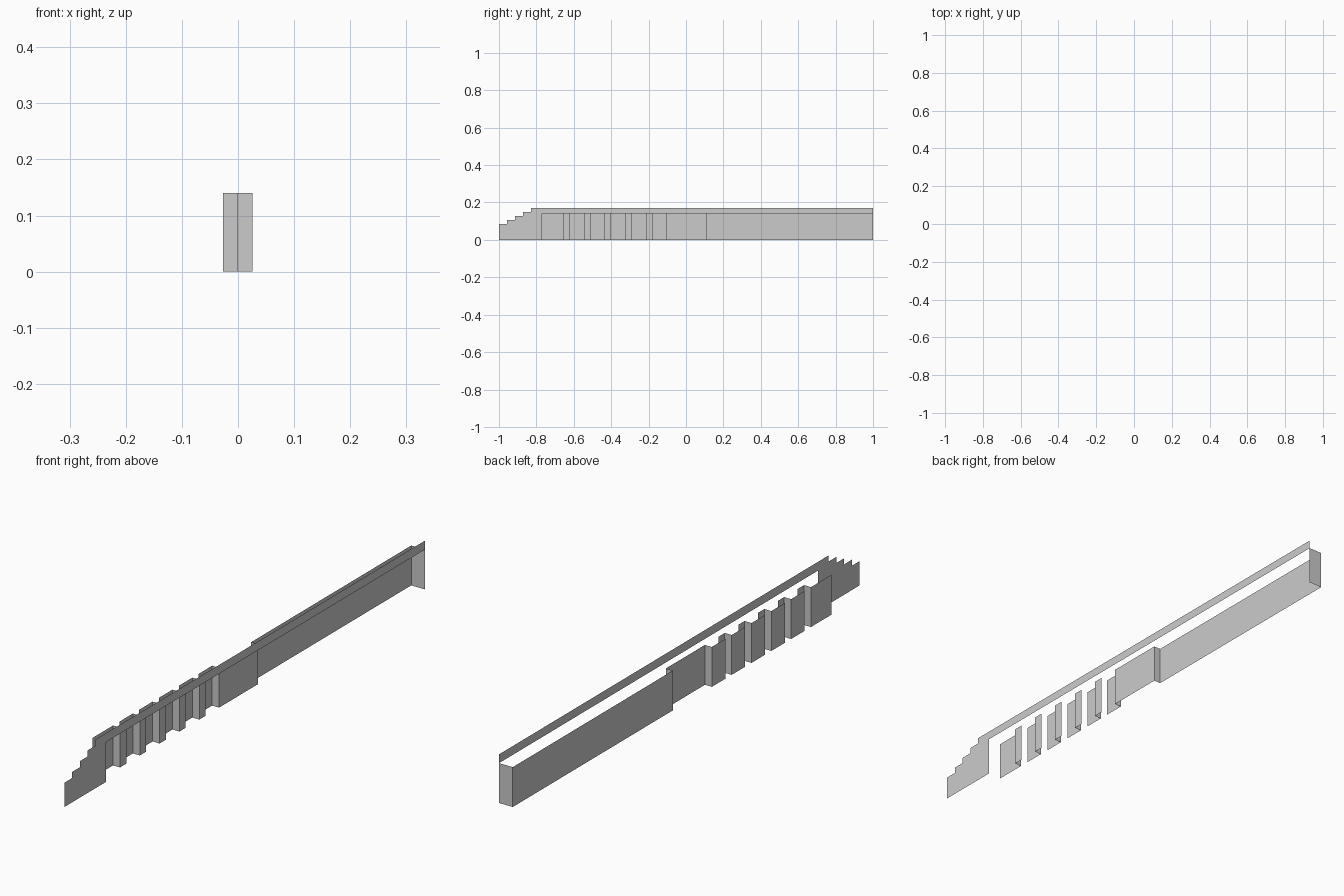
import bpy

if "Cube" in bpy.data.objects:
    bpy.data.objects.remove(bpy.data.objects["Cube"])

BACK, MID, OUT = -0.027, 0.0, 0.026   # x of the recessed, middle and outer sheets
WALL_H, TOP = 0.14, 0.171


def make(name, verts, faces):
    me = bpy.data.meshes.new(name)
    me.from_pydata(verts, [], faces)
    ob = bpy.data.objects.new(name, me)
    bpy.context.collection.objects.link(ob)
    return ob


def wall(name, path, h=WALL_H):
    """Vertical sheet standing on the ground along an (x, y) path."""
    n = len(path)
    verts = [(x, y, 0) for x, y in path] + [(x, y, h) for x, y in path]
    return make(name, verts, [(i, i + 1, n + i + 1, n + i) for i in range(n - 1)])


# stepped end pier and long top band, one flat outer sheet
prof = [(-1, 0), (-0.77, 0), (-0.77, WALL_H), (1, WALL_H), (1, TOP)]
step_y, step_z = 0.0428, 0.0214
for i in range(4, 0, -1):
    y = -1 + i * step_y
    prof += [(y, TOP - (4 - i) * step_z), (y, TOP - (5 - i) * step_z)]
prof.append((-1, TOP - 4 * step_z))
make("stepped_fascia", [(OUT, y, z) for y, z in prof], [tuple(range(len(prof)))])

# repeated L-shaped bays: recessed panel, return, narrow pier
for k in range(5):
    r = -0.655 + 0.11 * k
    start = -0.77 if k == 0 else r - 0.075
    wall(f"bay_{k + 1}", [(BACK, start), (BACK, r), (MID, r), (MID, r + 0.035)])

# last bay running into the long wall and the end cap
wall("long_wall", [(BACK, -0.18), (BACK, -0.105), (MID, -0.105), (MID, 0.112),
                   (BACK, 0.112), (BACK, 1), (OUT, 1)])
